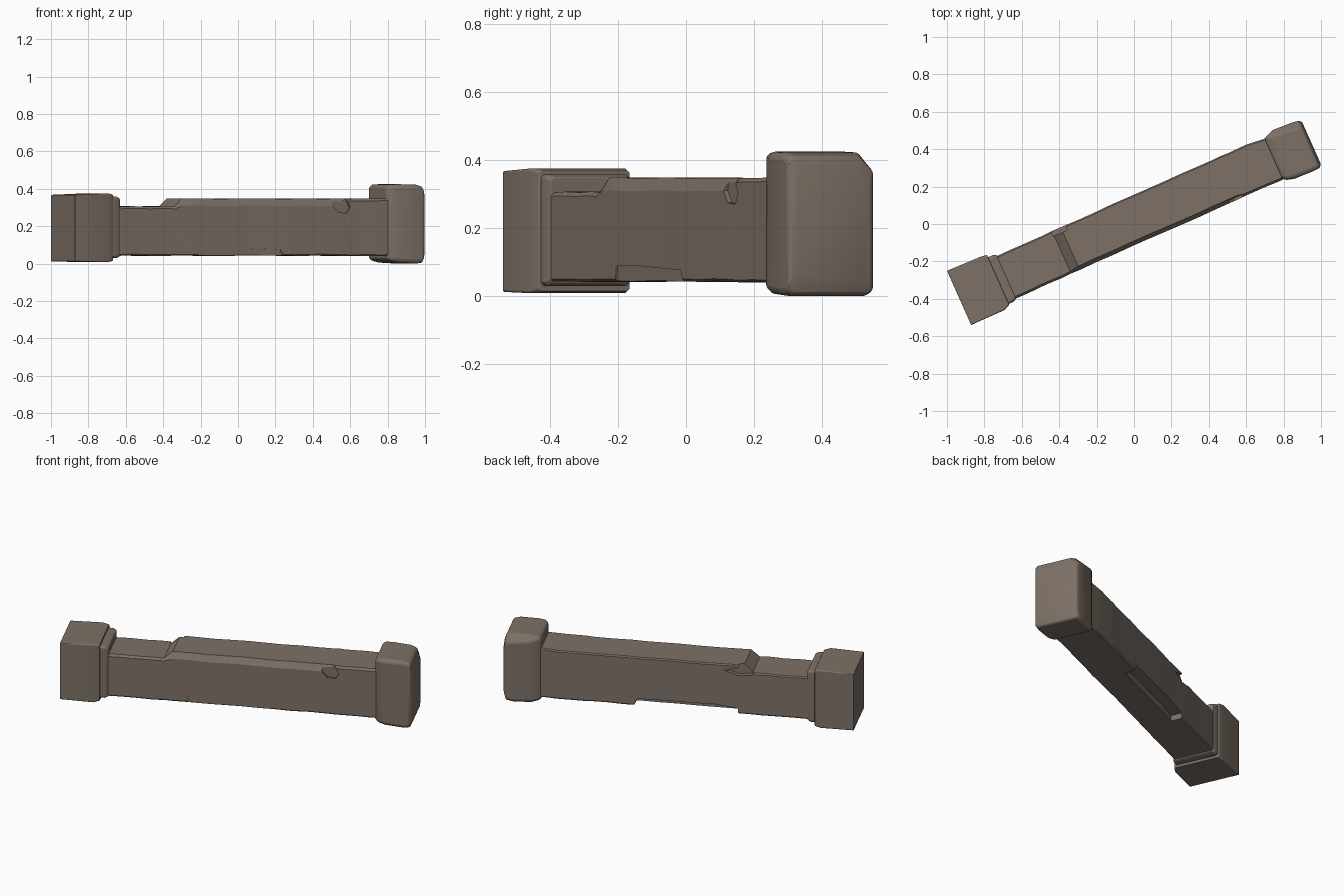
import bpy, bmesh, math, random
from mathutils import Matrix

random.seed(4)
if "Cube" in bpy.data.objects:
    bpy.data.objects.remove(bpy.data.objects["Cube"])

# Parts are built along local x, then swung to the resting angle
SWING = Matrix.Rotation(math.radians(24), 4, 'Z')

stone = bpy.data.materials.new("weathered stone")
stone.use_nodes = True
COLOR = (0.205, 0.165, 0.135, 1)
stone.diffuse_color = COLOR
shader = stone.node_tree.nodes["Principled BSDF"]
shader.inputs["Base Color"].default_value = COLOR
shader.inputs["Roughness"].default_value = 0.9


def ring(s, t0, t1, z0, z1, c=0.01, front=None, back=None):
    """Rectangle across the axis with clipped corners; front/back set the top corners."""
    fy, fz = front or (c, c)
    by, bz = back or (c, c)
    return [(s, t0 + c, z0), (s, t1 - c, z0), (s, t1, z0 + c), (s, t1, z1 - bz),
            (s, t1 - by, z1), (s, t0 + fy, z1), (s, t0, z1 - fz), (s, t0, z0 + c)]


def loft(name, rings, bevel=0):
    bm = bmesh.new()
    loops = [[bm.verts.new(p) for p in r] for r in rings]
    for a, b in zip(loops, loops[1:]):
        for i in range(len(a)):
            j = (i + 1) % len(a)
            bm.faces.new((a[i], a[j], b[j], b[i]))
    bm.faces.new(loops[0])
    bm.faces.new(loops[-1])
    bmesh.ops.recalc_face_normals(bm, faces=bm.faces)
    mesh = bpy.data.meshes.new(name)
    bm.to_mesh(mesh)
    bm.free()
    obj = bpy.data.objects.new(name, mesh)
    bpy.context.collection.objects.link(obj)
    mesh.materials.append(stone)
    if bevel:
        mod = obj.modifiers.new("worn edges", 'BEVEL')
        mod.width, mod.segments = bevel, 2
        mod.limit_method, mod.angle_limit = 'ANGLE', math.radians(35)
    return obj


def activate(obj):
    bpy.ops.object.select_all(action='DESELECT')
    obj.select_set(True)
    bpy.context.view_layer.objects.active = obj


def carve(obj, profile, y0, y1):
    """Cut away a side-view outline between two depths."""
    cutter = loft("chip_cutter", [[(x, y, z) for x, z in profile] for y in (y0, y1)])
    cutter.hide_render = True
    mod = obj.modifiers.new("chip", 'BOOLEAN')
    mod.operation, mod.solver, mod.object = 'DIFFERENCE', 'EXACT', cutter
    activate(obj)
    bpy.ops.object.modifier_apply(modifier=mod.name)
    bpy.data.objects.remove(cutter)


# Shaft: low broken end, step up, long chamfered front edge, tapered far end
def shaft_ring(s):
    low = s < -0.39
    top = 0.306 if low else 0.348
    front = (0.012, 0.012) if low or s > 0.58 else (0.022, 0.038)
    t1 = 0.143 if s < 0.73 else 0.143 - 0.11 * (s - 0.73)
    wear = lambda: random.uniform(-0.002, 0.002)
    return ring(s, -0.106 + wear(), t1 + wear(), 0.042 + wear(), top + wear(),
                0.007, front)


stations = [-0.76, -0.66, -0.56, -0.47, -0.415]
stations += [-0.365 + 0.1 * i for i in range(10)] + [0.57, 0.6, 0.72, 0.8, 0.9]
shaft = loft("column_shaft", [shaft_ring(s) for s in stations])

# Missing slab along the back lower edge
carve(shaft, [(-0.34, 0), (-0.33, 0.075), (-0.2, 0.09), (0.1, 0.088),
              (0.26, 0.085), (0.29, 0)], 0.075, 0.2)
# Shallow flake on the front lower edge
carve(shaft, [(-0.28, 0.02), (-0.27, 0.088), (-0.1, 0.088), (0.2, 0.076),
              (0.23, 0.02)], -0.2, -0.1)
# Broken pocket at the end of the front chamfer
carve(shaft, [(0.52, 0.36), (0.51, 0.31), (0.54, 0.275), (0.59, 0.27),
              (0.61, 0.3), (0.58, 0.36)], -0.2, -0.092)
# Scoop behind the step on the back upper edge
carve(shaft, [(-0.42, 0.4), (-0.42, 0.295), (-0.33, 0.285), (-0.25, 0.31),
              (-0.33, 0.33), (-0.36, 0.4)], 0.115, 0.2)

# Square base with a stepped moulding
base = loft("column_base", [
    ring(-1.015, -0.139, 0.178, 0.012, 0.368, 0.003),
    ring(-0.82, -0.139, 0.174, 0.008, 0.376, 0.005),
    ring(-0.785, -0.124, 0.168, 0.014, 0.37, 0.008)], 0.004)
collar = loft("base_collar", [
    ring(-0.80, -0.118, 0.155, 0.03, 0.358),
    ring(-0.757, -0.118, 0.155, 0.03, 0.358),
    ring(-0.738, -0.108, 0.147, 0.038, 0.35)], 0.003)

# Worn capital, with its back upper corner rubbed away
capital = loft("column_capital", [
    ring(0.822, -0.10, 0.132, 0.025, 0.41, 0.012),
    ring(0.84, -0.116, 0.142, 0.016, 0.422, 0.012),
    ring(0.88, -0.128, 0.157, 0.006, 0.425, 0.016, None, (0.03, 0.03)),
    ring(0.99, -0.132, 0.152, 0.0, 0.423, 0.014, None, (0.04, 0.045)),
    ring(1.028, -0.130, 0.146, 0.005, 0.412, 0.014, None, (0.045, 0.045)),
    ring(1.043, -0.115, 0.134, 0.04, 0.375, 0.03, None, (0.05, 0.05))], 0.008)

# Finish
for part in (shaft, base, collar, capital):
    part.data.transform(SWING)
    activate(part)
    bpy.ops.object.shade_smooth_by_angle(angle=math.radians(30))
